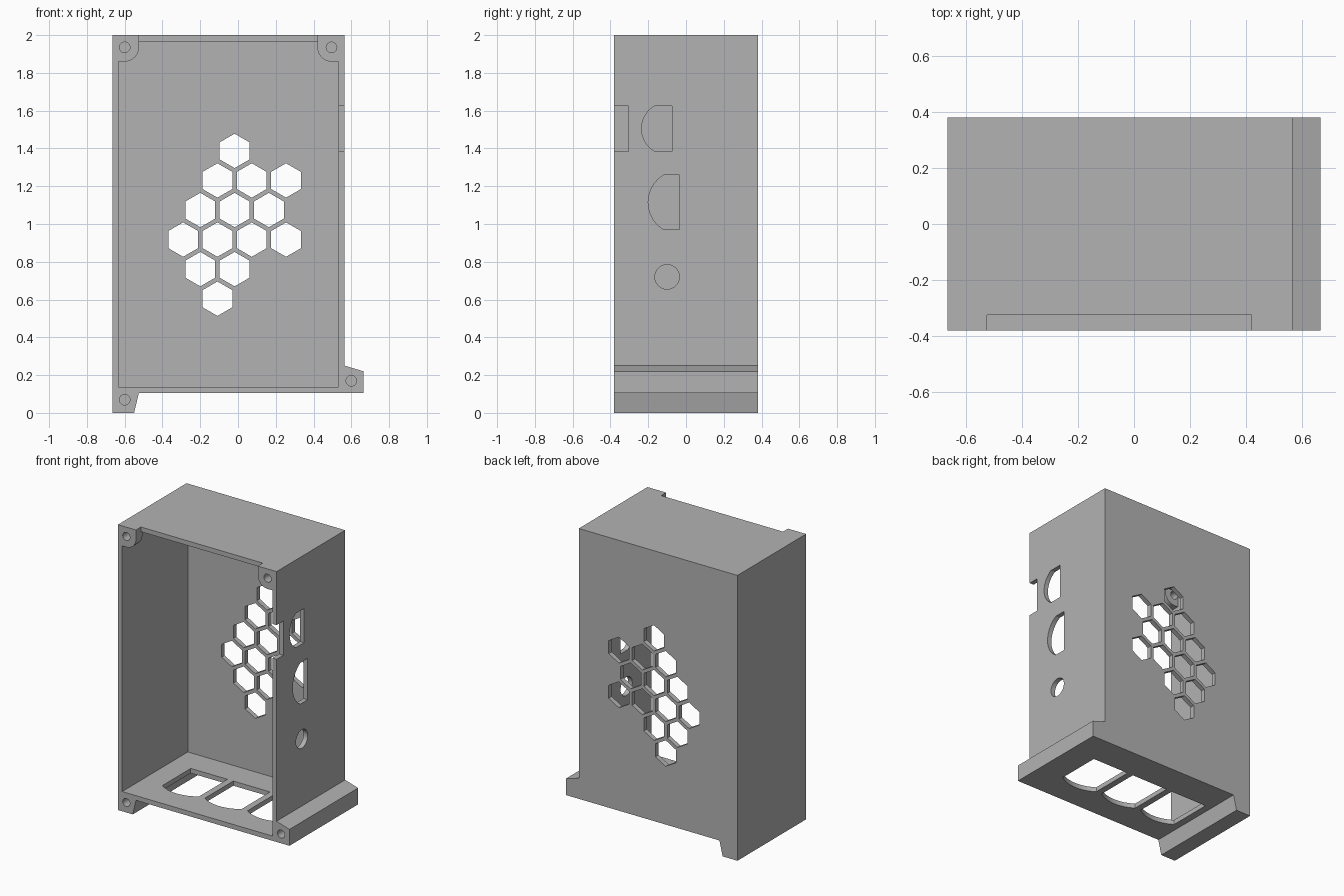
import bpy, bmesh, math

cube = bpy.data.objects.get("Cube")
if cube:
    bpy.data.objects.remove(cube, do_unlink=True)

grey = bpy.data.materials.new("plain grey")
grey.use_nodes = True
grey.diffuse_color = (0.45, 0.45, 0.45, 1)
grey.node_tree.nodes["Principled BSDF"].inputs["Base Color"].default_value = (0.45, 0.45, 0.45, 1)

PLACE = {"x": lambda u, v, d: (d, u, v),
         "y": lambda u, v, d: (u, d, v),
         "z": lambda u, v, d: (u, v, d)}


def prism(name, outline, axis, start, end):
    """Extrude a 2D outline along an axis."""
    bm = bmesh.new()
    low = [bm.verts.new(PLACE[axis](u, v, start)) for u, v in outline]
    high = [bm.verts.new(PLACE[axis](u, v, end)) for u, v in outline]
    bm.faces.new(low)
    bm.faces.new(high)
    n = len(outline)
    for i in range(n):
        j = (i + 1) % n
        bm.faces.new((low[i], low[j], high[j], high[i]))
    bmesh.ops.recalc_face_normals(bm, faces=bm.faces)
    mesh = bpy.data.meshes.new(name)
    bm.to_mesh(mesh)
    bm.free()
    mesh.materials.append(grey)
    obj = bpy.data.objects.new(name, mesh)
    bpy.context.collection.objects.link(obj)
    return obj


def rect(u0, u1, v0, v1):
    return [(u0, v0), (u1, v0), (u1, v1), (u0, v1)]


def arc(u, v, r, a0, a1, steps):
    angles = [math.radians(a0 + (a1 - a0) * i / steps) for i in range(steps + 1)]
    return [(u + r * math.cos(a), v + r * math.sin(a)) for a in angles]


def circle(u, v, r, sides=32, turn=0):
    return arc(u, v, r, turn, turn + 360, sides)[:-1]


def d_shape(flat, tip, v, half):
    """Straight edge at flat, arc bulging to tip."""
    sag = 0.58 * half
    r = (half ** 2 + sag ** 2) / (2 * sag)
    a = math.degrees(math.asin(half / r))
    return arc(tip + r, v, r, 180 - a, 180 + a, 20) + [(flat, v - half), (flat, v + half)]


# Enclosure body with a foot and a side ledge
L, R, TOP, BASE = -0.665, 0.565, 2.0, 0.105
FRONT, BACK, WALL = -0.38, 0.38, 0.033
case = prism("enclosure", [
    (L, 0), (-0.55, 0), (-0.525, BASE), (0.665, BASE), (0.665, 0.22),
    (R, 0.25), (R, TOP), (L, TOP)], "y", FRONT, BACK)

cutters = []


def cut(*args):
    cutters.append(prism("cutter", *args))


# Main cavity, then the opening that leaves rounded screw bosses on top
il, ir, it, ib = L + WALL, R - WALL, TOP - WALL, BASE + WALL
boss_z, boss_r, boss_back = 1.935, 0.075, FRONT + 0.07
cut(rect(il, ir, ib, it), "y", boss_back, BACK - WALL)
opening = [(il, ib), (ir, ib), (ir, boss_z - boss_r)]
opening += arc(0.495, boss_z, boss_r, 270, 180, 12) + [(0.42, it), (-0.525, it)]
opening += arc(-0.6, boss_z, boss_r, 0, -90, 12) + [(il, boss_z - boss_r)]
cut(opening, "y", FRONT - 0.1, boss_back + 0.05)

# Notch in the top rim
cut(rect(-0.525, 0.42, it - 0.02, TOP + 0.1), "y", FRONT - 0.1, FRONT + 0.055)

# Screw holes
for x, z in [(-0.6, boss_z), (0.495, boss_z), (-0.6, 0.07), (0.6, 0.17)]:
    cut(circle(x, z, 0.028, 24), "y", FRONT - 0.1, FRONT + 0.2)

# Honeycomb vent in the back wall
step = 0.0908
for row, columns in enumerate([[0], [-1, 1, 3], [-2, 0, 2], [-3, -1, 1, 3], [-2, 0], [-1]]):
    for c in columns:
        cut(circle(-0.018 + c * step, 1.387 - row * 0.1565, 0.091, 6, 90),
            "y", BACK - 0.1, BACK + 0.1)

# Connector openings in the right wall
for shape in [rect(FRONT - 0.1, -0.305, 1.385, 1.625),
              d_shape(-0.075, -0.235, 1.505, 0.12),
              d_shape(-0.035, -0.2, 1.115, 0.145),
              circle(-0.1, 0.72, 0.065)]:
    cut(shape, "x", R - 0.1, R + 0.1)

# Three floor vents with a bowed front edge
for x0 in (-0.475, -0.145, 0.185):
    mid, r = x0 + 0.1425, 0.25
    a = math.degrees(math.asin(0.1425 / r))
    bow = arc(mid, -0.205 + r, r, 270 - a, 270 + a, 12)
    cut(bow + [(x0 + 0.285, 0.155), (x0, 0.155)], "z", BASE - 0.08, ib + 0.08)

# Apply every cut
bpy.context.view_layer.objects.active = case
for c in cutters:
    c.hide_render = True
    mod = case.modifiers.new("cut", "BOOLEAN")
    mod.operation = "DIFFERENCE"
    mod.solver = "EXACT"
    mod.object = c
    bpy.ops.object.modifier_apply(modifier=mod.name)
for c in cutters:
    bpy.data.objects.remove(c, do_unlink=True)

bpy.ops.object.select_all(action="DESELECT")
case.select_set(True)
bpy.ops.object.shade_smooth_by_angle(angle=math.radians(25))
